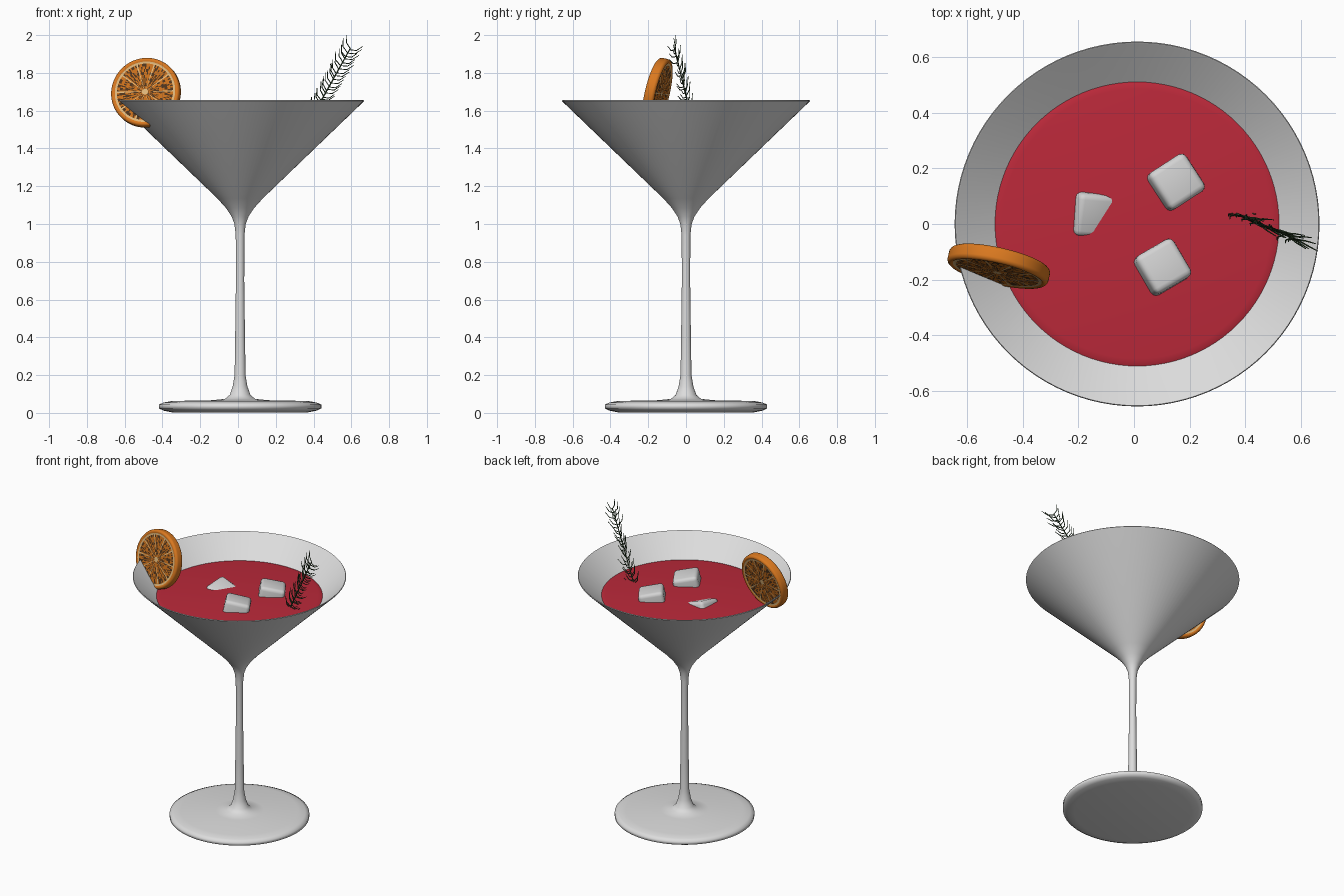
import bpy
import bmesh
import random
from math import radians, sin, cos, pi, atan2
from mathutils import Vector, Euler

random.seed(4)
cube = bpy.data.objects.get("Cube")
if cube:
    bpy.data.objects.remove(cube, do_unlink=True)

CENTRE = Vector((0.011, 0, 0))
LIQUID_Z = 1.527


def material(name, rgb):
    m = bpy.data.materials.new(name)
    m.use_nodes = True
    m.diffuse_color = (*rgb, 1)
    bsdf = m.node_tree.nodes["Principled BSDF"]
    bsdf.inputs["Base Color"].default_value = (*rgb, 1)
    bsdf.inputs["Roughness"].default_value = 0.5
    return m


glass = material("pale glass", (0.72, 0.72, 0.72))
ice_white = material("ice white", (0.65, 0.65, 0.65))
red = material("red drink", (0.50, 0.022, 0.042))
rind = material("orange rind", (0.70, 0.19, 0.014))
flesh = material("orange flesh", (0.60, 0.165, 0.012))
fleck = material("dark flesh", (0.08, 0.035, 0.012))
pith = material("cream pith", (0.75, 0.48, 0.20))
green = material("dark green", (0.032, 0.068, 0.027))


def finish(bm, name, mats, angle):
    """Turn a bmesh into a smooth object with sharp edges kept."""
    bmesh.ops.recalc_face_normals(bm, faces=bm.faces)
    mesh = bpy.data.meshes.new(name)
    bm.to_mesh(mesh)
    bm.free()
    for m in mats:
        mesh.materials.append(m)
    mesh.shade_smooth()
    mesh.set_sharp_from_angle(angle=radians(angle))
    ob = bpy.data.objects.new(name, mesh)
    bpy.context.collection.objects.link(ob)
    return ob


def lathe(name, profile, steps, mats, rule=None):
    """Revolve a list of (radius, height) points about z."""
    bm = bmesh.new()
    vs = [bm.verts.new((r, 0, z)) for r, z in profile]
    es = [bm.edges.new(pair) for pair in zip(vs, vs[1:])]
    bmesh.ops.spin(bm, geom=vs + es, cent=(0, 0, 0), axis=(0, 0, 1),
                   angle=2 * pi, steps=steps)
    bmesh.ops.remove_doubles(bm, verts=bm.verts, dist=1e-5)
    if rule:
        for f in bm.faces:
            f.material_index = rule(f.calc_center_median())
    return finish(bm, name, mats, 75)


# Stemmed glass: foot, stem, cone and inner wall in one profile
glass_profile = [
    (0, 0.003), (0.36, 0.003), (0.405, 0.012), (0.43, 0.024), (0.43, 0.044),
    (0.405, 0.055), (0.36, 0.063), (0.15, 0.067), (0.08, 0.074), (0.055, 0.095),
    (0.039, 0.14), (0.029, 0.2), (0.026, 0.4), (0.022, 0.7),
    (0.023, 0.94), (0.03, 1.0), (0.045, 1.04), (0.075, 1.085),
    (0.12, 1.135), (0.653, 1.647), (0.657, 1.652), (0.654, 1.656),
    (0.648, 1.652), (0.11, 1.136), (0, 1.08),
]
lathe("glass", glass_profile, 96, [glass]).location = CENTRE

# Drink with a softly rounded edge, held inside the wall
drink_profile = [
    (0, LIQUID_Z), (0.485, LIQUID_Z), (0.505, LIQUID_Z - 0.003),
    (0.514, LIQUID_Z - 0.007), (0.46, LIQUID_Z - 0.045), (0, 1.3),
]
lathe("drink", drink_profile, 96, [red]).location = CENTRE


# Ice cubes
def ice(name, location, degrees, size=0.158):
    bm = bmesh.new()
    bmesh.ops.create_cube(bm, size=size)
    bmesh.ops.bevel(bm, geom=bm.edges[:], offset=0.022, segments=3,
                    profile=0.5, affect="EDGES")
    ob = finish(bm, name, [ice_white], 40)
    ob.location = location
    ob.rotation_euler = Euler([radians(d) for d in degrees])


ice("ice_back", (0.146, 0.147, 1.502), (0, 11, 33))
ice("ice_front", (0.098, -0.16, 1.506), (-3, 12, 30))
ice("ice_left", (-0.153, 0.042, 1.459), (10, 19, -4))

# Orange slice: segments, membranes and flecks chosen by radius and angle
SEGMENTS, STEPS, R, HALF = 10, 120, 0.186, 0.029


def slice_rule(c):
    r = c.xy.length
    if r > 0.165:
        return 0
    step = int((atan2(c.y, c.x) + pi) / (2 * pi) * STEPS)
    if r > 0.152 or r < 0.012 or step % (STEPS // SEGMENTS) == 0:
        return 1
    return 3 if random.random() < 0.42 else 2


face_radii = [0, 0.016] + [0.016 + 0.0152 * i for i in range(1, 10)] + [0.164]
front = [(r, HALF - 0.004) for r in face_radii]
edge = [(R - 0.016 + 0.016 * cos(a), (HALF - 0.016) + 0.016 * sin(a))
        for a in (radians(d) for d in (90, 65, 40, 15, 0))]
half = front + edge
slice_profile = half + [(r, -z) for r, z in reversed(half)]
orange = lathe("orange_slice", slice_profile, STEPS,
               [rind, pith, flesh, fleck], slice_rule)
yaw, lean = radians(13), radians(13)
normal = Vector((-sin(yaw) * cos(lean), -cos(yaw) * cos(lean), sin(lean)))
orange.location = (-0.487, -0.152, 1.695)
orange.rotation_euler = normal.to_track_quat("Z", "Y").to_euler()

# Herb sprig: a stem with rows of thin curved needles
sprig = bpy.data.curves.new("herb_sprig", "CURVE")
sprig.dimensions = "3D"
sprig.bevel_depth = 0.003
sprig.bevel_resolution = 1
sprig.use_fill_caps = True
sprig.materials.append(green)


def strand(points, radii):
    s = sprig.splines.new("POLY")
    s.points.add(len(points) - 1)
    for p, co, r in zip(s.points, points, radii):
        p.co = (*co, 1)
        p.radius = r


root, tip = Vector((0.355, 0.042, 1.5)), Vector((0.595, -0.06, 1.93))
along = (tip - root).normalized()
across = Vector((-0.95, 0.3, 0))
across = (across - along * across.dot(along)).normalized()
outward = along.cross(across)
strand([root, tip], [1.4, 1])
ROWS = 24
for i in range(ROWS):
    for side in (-1, 1):
        base = root.lerp(tip, (i + 0.4 + random.random() * 0.6) / ROWS)
        length = random.uniform(0.075, 0.09)
        spread = across * side * 0.85 + outward * random.uniform(-0.4, 0.4)
        mid = base + (along * 0.4 + spread) * length * 0.5
        end = mid + (along * 0.9 + spread * 0.55) * length * 0.5
        strand([base, mid, end], [0.9, 0.9, 0.5])
sprig_object = bpy.data.objects.new("herb_sprig", sprig)
bpy.context.collection.objects.link(sprig_object)
